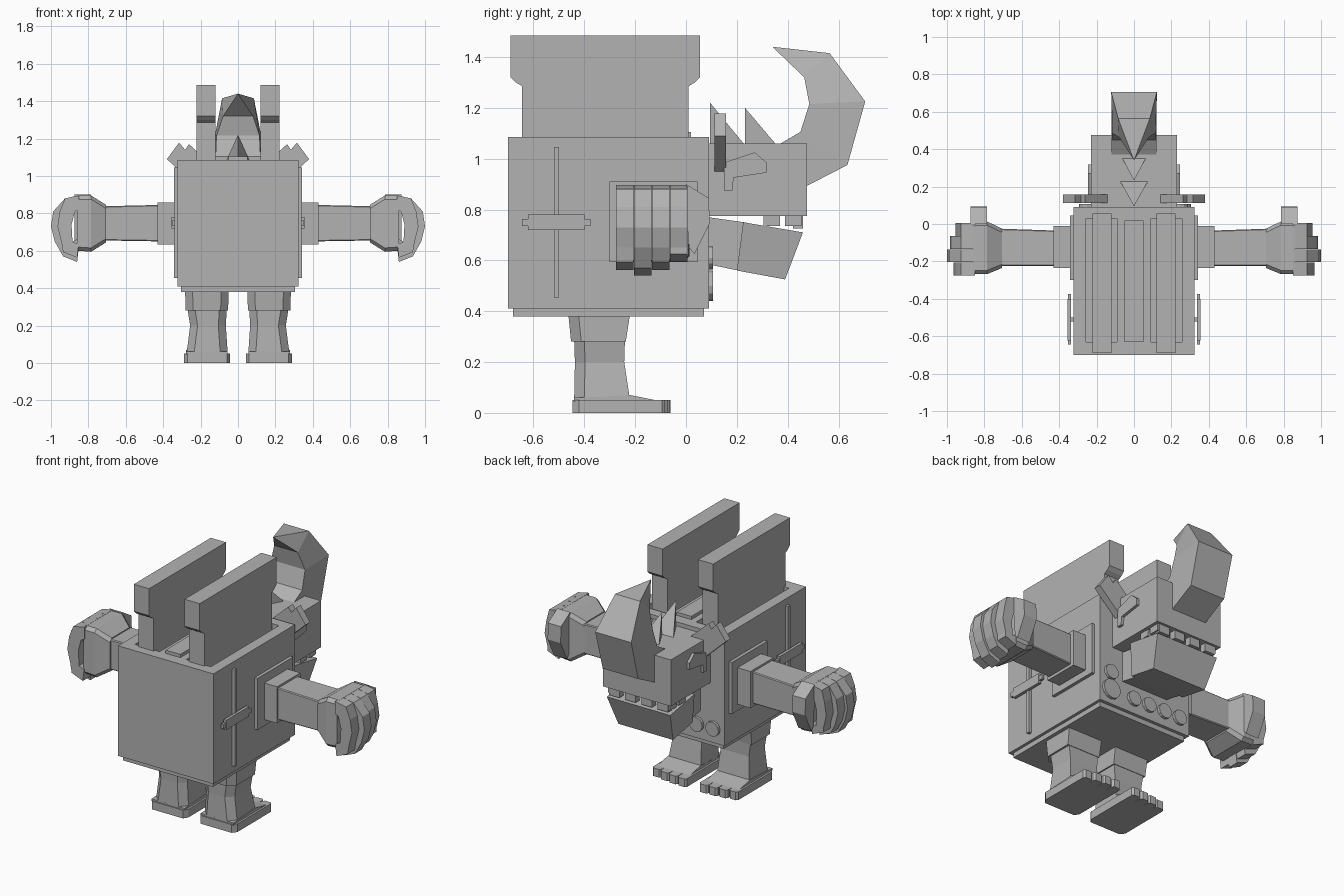
import bpy, bmesh
from mathutils import Vector

cube = bpy.data.objects.get("Cube")
if cube:
    bpy.data.objects.remove(cube, do_unlink=True)

grey = bpy.data.materials.new("plain grey")
grey.use_nodes = True
grey.diffuse_color = (0.45, 0.45, 0.45, 1)
grey.node_tree.nodes["Principled BSDF"].inputs["Base Color"].default_value = (0.45, 0.45, 0.45, 1)


def finish(name, bm, mirror=False):
    bmesh.ops.recalc_face_normals(bm, faces=bm.faces)
    mesh = bpy.data.meshes.new(name)
    bm.to_mesh(mesh)
    bm.free()
    mesh.materials.append(grey)
    ob = bpy.data.objects.new(name, mesh)
    bpy.context.collection.objects.link(ob)
    if mirror:
        ob.modifiers.new("Mirror", 'MIRROR').use_mirror_merge = False
    return ob


def box(name, x, y, z, mirror=False):
    bm = bmesh.new()
    bmesh.ops.create_cube(bm, size=1)
    for v in bm.verts:
        v.co = Vector([(a + b) / 2 + c * (b - a) for (a, b), c in zip((x, y, z), v.co)])
    return finish(name, bm, mirror)


def prism(name, outline, axis, lo, hi, mirror=False):
    """Extrude a 2D outline along the given axis (0=x, 1=y, 2=z)."""
    bm = bmesh.new()
    verts = []
    for p in outline:
        co = list(p)
        co.insert(axis, lo)
        verts.append(bm.verts.new(co))
    face = bm.faces.new(verts)
    ext = bmesh.ops.extrude_face_region(bm, geom=[face])
    move = Vector((0, 0, 0))
    move[axis] = hi - lo
    bmesh.ops.translate(bm, vec=move, verts=[g for g in ext["geom"] if isinstance(g, bmesh.types.BMVert)])
    return finish(name, bm, mirror)


def loft(name, sections, mirror=False):
    """Bridge rings of equal length; a last ring of one point closes to a tip."""
    bm = bmesh.new()
    rings = [[bm.verts.new(p) for p in s] for s in sections]
    bm.faces.new(rings[0])
    for a, b in zip(rings, rings[1:]):
        n = len(a)
        for i in range(n):
            j = (i + 1) % n
            bm.faces.new((a[i], a[j], b[0]) if len(b) == 1 else (a[i], a[j], b[j], b[i]))
    if len(rings[-1]) > 2:
        bm.faces.new(rings[-1])
    return finish(name, bm, mirror)


def disc(name, x, z, radius):
    bm = bmesh.new()
    bmesh.ops.create_cone(bm, cap_ends=True, segments=12, radius1=radius, radius2=radius, depth=0.02)
    for v in bm.verts:
        v.co = Vector((v.co.x + x, v.co.z + 0.097, v.co.y + z))
    return finish(name, bm)


# Toaster body with two bread slots and a raised middle strip
body = box("body", (-0.323, 0.323), (-0.7, 0.09), (0.41, 1.085))
slots = box("slot_cutter", (0.09, 0.257), (-0.63, 0.03), (0.95, 1.2), True)
slots.hide_render = slots.hide_viewport = True
cut = body.modifiers.new("Slots", 'BOOLEAN')
cut.object, cut.solver = slots, 'EXACT'
box("base_plate", (-0.305, 0.305), (-0.68, 0.07), (0.38, 0.415))
box("top_strip", (-0.05, 0.05), (-0.63, 0.02), (1.08, 1.105))

# Bread slices
prism("bread_slice", [(-0.69, 1.485), (0.055, 1.485), (0.055, 1.32), (0.035, 1.3), (0.01, 1.285), (0.01, 0.95),
                      (-0.645, 0.95), (-0.645, 1.285), (-0.67, 1.3), (-0.69, 1.32)], 0, 0.12, 0.223, True)

# Side levers
box("lever_track", (0.32, 0.343), (-0.52, -0.5), (0.453, 1.045), True)
box("lever_grip", (0.338, 0.356), (-0.622, -0.4), (0.72, 0.78), True)
box("lever_bar", (0.338, 0.354), (-0.645, -0.375), (0.735, 0.763), True)

# Buttons
for i in range(4):
    disc("small_button", -0.25 + 0.11 * i, 0.5, 0.045)
disc("large_button", 0.245, 0.5, 0.06)
disc("upper_button", 0.245, 0.61, 0.045)

# Arms
box("shoulder_plate", (0.32, 0.343), (-0.3, 0.045), (0.594, 0.91), True)
box("shoulder_block", (0.34, 0.43), (-0.235, -0.01), (0.633, 0.857), True)


def ring(x, y0, y1, z0, z1, c):
    return [(x, y0 + c, z0), (x, y1 - c, z0), (x, y1, z0 + c), (x, y1, z1 - c),
            (x, y1 - c, z1), (x, y0 + c, z1), (x, y0, z1 - c), (x, y0, z0 + c)]


loft("arm", [ring(0.42, -0.225, -0.035, 0.65, 0.845, 0.005), ring(0.715, -0.225, -0.025, 0.655, 0.838, 0.005)], True)
loft("palm", [ring(0.705, -0.235, -0.025, 0.645, 0.845, 0.02), ring(0.785, -0.268, 0.013, 0.595, 0.895, 0.02),
              ring(0.86, -0.268, 0.01, 0.6, 0.895, 0.02)], True)

# Curled fingers and thumb
for i, (reach, low) in enumerate([(0.965, 0.563), (1.0, 0.54), (0.985, 0.563), (0.955, 0.595)]):
    y = -0.275 + 0.0705 * i
    prism("finger", [(0.85, 0.896), (0.925, 0.88), (reach - 0.012, 0.81), (reach, 0.73), (reach - 0.02, 0.65),
                     (0.935, low + 0.03), (0.86, low), (0.852, low + 0.07), (0.885, 0.65), (0.89, 0.74),
                     (0.872, 0.81), (0.85, 0.82)], 1, y, y + 0.069, True)
prism("thumb", [(0, 0.9), (0.09, 0.845), (0.093, 0.745), (0.033, 0.625), (0.012, 0.65), (0, 0.8)],
      0, 0.785, 0.873, True)


# Legs with chamfered back corners
def leg_ring(z, x0, x1, y0, y1, c=0.04):
    return [(x0, y1, z), (x0, y0 + c, z), (x0 + c, y0, z), (x1 - c, y0, z), (x1, y0 + c, z), (x1, y1, z)]


loft("thigh", [leg_ring(0.39, 0.05, 0.283, -0.463, -0.22), leg_ring(0.28, 0.053, 0.28, -0.452, -0.237)], True)
loft("shin", [leg_ring(0.29, 0.06, 0.27, -0.44, -0.24), leg_ring(0.2, 0.065, 0.256, -0.437, -0.243),
              leg_ring(0.05, 0.055, 0.275, -0.44, -0.22)], True)

# Feet and toes
prism("foot", [(0.06, -0.447), (0.27, -0.447), (0.29, -0.42), (0.29, -0.11), (0.043, -0.11), (0.043, -0.42)],
      2, 0, 0.05, True)
prism("instep", [(-0.44, 0.045), (-0.44, 0.06), (-0.22, 0.07), (-0.12, 0.05), (-0.12, 0.045)], 0, 0.055, 0.278, True)
for i, tip in enumerate([-0.06, -0.062, -0.07, -0.082]):
    x = 0.043 + 0.0625 * i
    prism("toe", [(x, -0.115), (x, tip - 0.012), (x + 0.01, tip), (x + 0.049, tip), (x + 0.059, tip - 0.012),
                  (x + 0.059, -0.115)], 2, 0, 0.05, True)

# Head and jaw
box("head", (-0.23, 0.23), (0.085, 0.475), (0.775, 1.06))
prism("jaw_hinge", [(0.085, 0.77), (0.228, 0.75), (0.205, 0.56), (0.085, 0.585)], 0, -0.16, 0.16)
loft("jaw", [[(-0.215, 0.225, 0.75), (0.215, 0.225, 0.75), (0.215, 0.46, 0.71), (-0.215, 0.46, 0.71)],
             [(-0.185, 0.2, 0.56), (0.185, 0.2, 0.56), (0.185, 0.39, 0.525), (-0.185, 0.39, 0.525)]])
for x in (-0.165, -0.055, 0.055, 0.165):
    box("front_tooth", (x - 0.035, x + 0.035), (0.42, 0.46), (0.725, 0.78))
for y in (0.305, 0.39):
    box("side_tooth", (0.17, 0.21), (y, y + 0.065), (0.735, 0.78), True)

# Eyes
prism("eye", [(0.15, 0.985), (0.27, 1.025), (0.317, 0.985), (0.317, 0.945), (0.187, 0.925), (0.183, 0.875),
              (0.15, 0.875)], 0, 0.225, 0.247, True)

# Ears
prism("ear", [(0.38, 1.09), (0.315, 1.178), (0.283, 1.14), (0.262, 1.17), (0.11, 1.03), (0.11, 0.95), (0.23, 0.95)],
      1, 0.112, 0.157, True)


# Large curved horn: inner and outer edge points with a half width per section
def horn_ring(inner, outer, w_in, w_out):
    return [(-w_in, *inner), (w_in, *inner), (w_out, *outer), (-w_out, *outer)]


loft("large_horn", [horn_ring((0.355, 1.05), (0.47, 0.89), 0.12, 0.12),
                    horn_ring((0.45, 1.105), (0.635, 0.975), 0.12, 0.12),
                    horn_ring((0.485, 1.215), (0.705, 1.225), 0.115, 0.122),
                    horn_ring((0.465, 1.32), (0.565, 1.415), 0.08, 0.085),
                    [(0, 0.34, 1.44)]])

# Small horns
for w, back, front, top in ((0.075, 0.095, 0.23, 1.22), (0.065, 0.232, 0.355, 1.2)):
    loft("small_horn", [[(-w, front, 1.055), (w, front, 1.055), (0, back, 1.055)], [(0, back, top)]])
